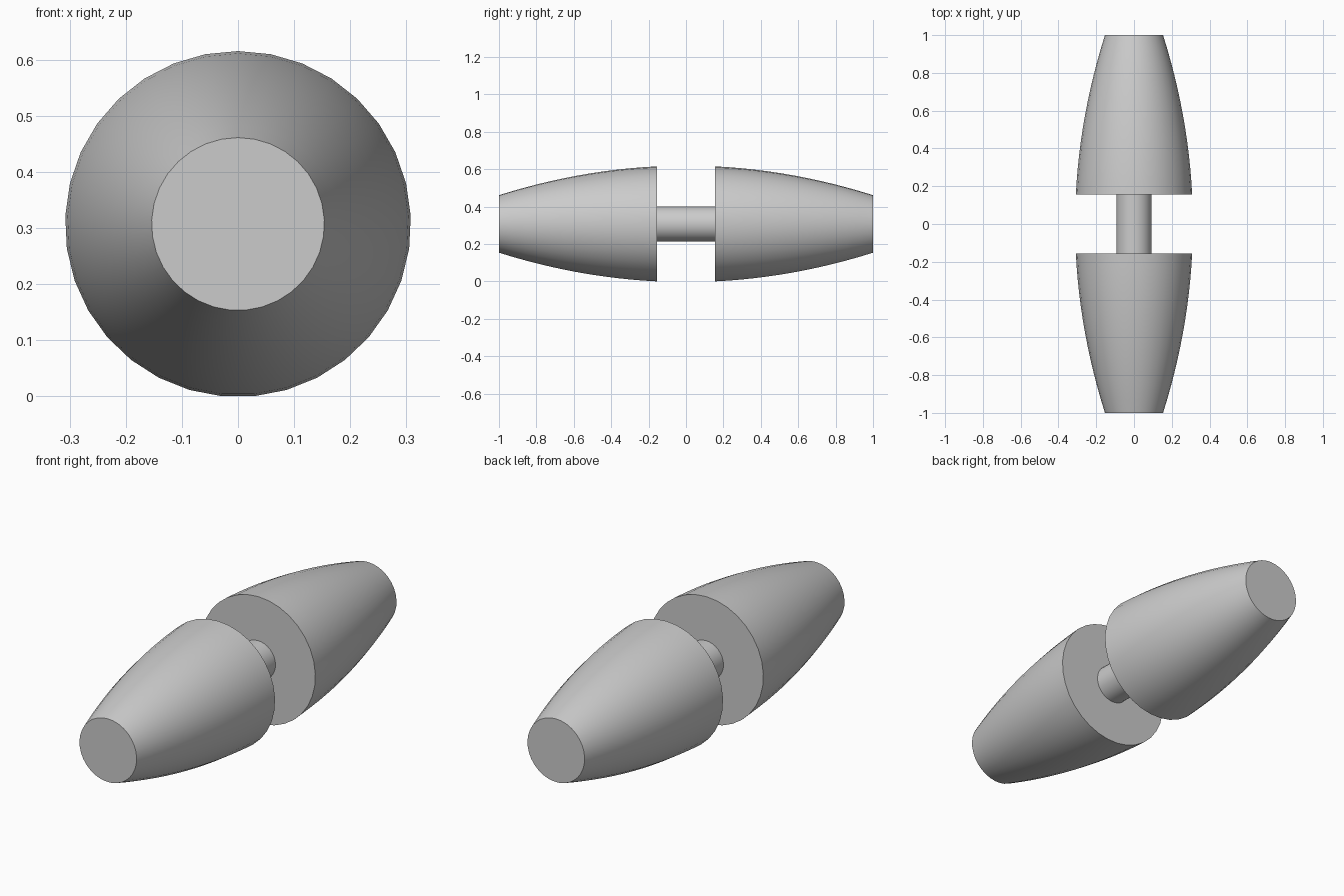
import bpy, bmesh, math
from mathutils import Matrix

cube = bpy.data.objects.get("Cube")
if cube:
    bpy.data.objects.remove(cube)

SIDES = 33
AXIS_Z = 0.307
INNER, OUTER = 0.155, 1.0

grey = bpy.data.materials.new("light grey")
grey.use_nodes = True
grey.diffuse_color = (0.6, 0.6, 0.6, 1)
grey.node_tree.nodes["Principled BSDF"].inputs["Base Color"].default_value = (0.6, 0.6, 0.6, 1)


def lathe(name, profile, caps=True):
    """Turn (y, radius) points around the long horizontal axis."""
    bm = bmesh.new()
    rings = []
    for y, r in profile:
        ring = []
        for i in range(SIDES):
            a = 2 * math.pi * i / SIDES
            ring.append(bm.verts.new((r * math.sin(a), y, AXIS_Z + r * math.cos(a))))
        rings.append(ring)
    for a, b in zip(rings, rings[1:]):
        for i in range(SIDES):
            j = (i + 1) % SIDES
            bm.faces.new((a[i], a[j], b[j], b[i]))
    if caps:
        bm.faces.new(rings[0])
        bm.faces.new(rings[-1])
    bmesh.ops.recalc_face_normals(bm, faces=bm.faces)
    mesh = bpy.data.meshes.new(name)
    bm.to_mesh(mesh)
    bm.free()
    mesh.materials.append(grey)
    obj = bpy.data.objects.new(name, mesh)
    bpy.context.collection.objects.link(obj)
    bpy.ops.object.select_all(action="DESELECT")
    obj.select_set(True)
    bpy.context.view_layer.objects.active = obj
    bpy.ops.object.shade_smooth_by_angle(angle=math.radians(30))
    return obj


# Bulging tapered ends, widest at the middle gap
STEPS = 12
for name, side in (("front_plug", -1), ("back_plug", 1)):
    ys = [INNER + (OUTER - INNER) * i / STEPS for i in range(STEPS + 1)]
    lathe(name, [(side * y, 0.312 - 0.158 * y * y) for y in ys])

# Thin rod joining the two ends
lathe("centre_rod", [(-INNER, 0.0935), (INNER, 0.0935)], caps=False)
